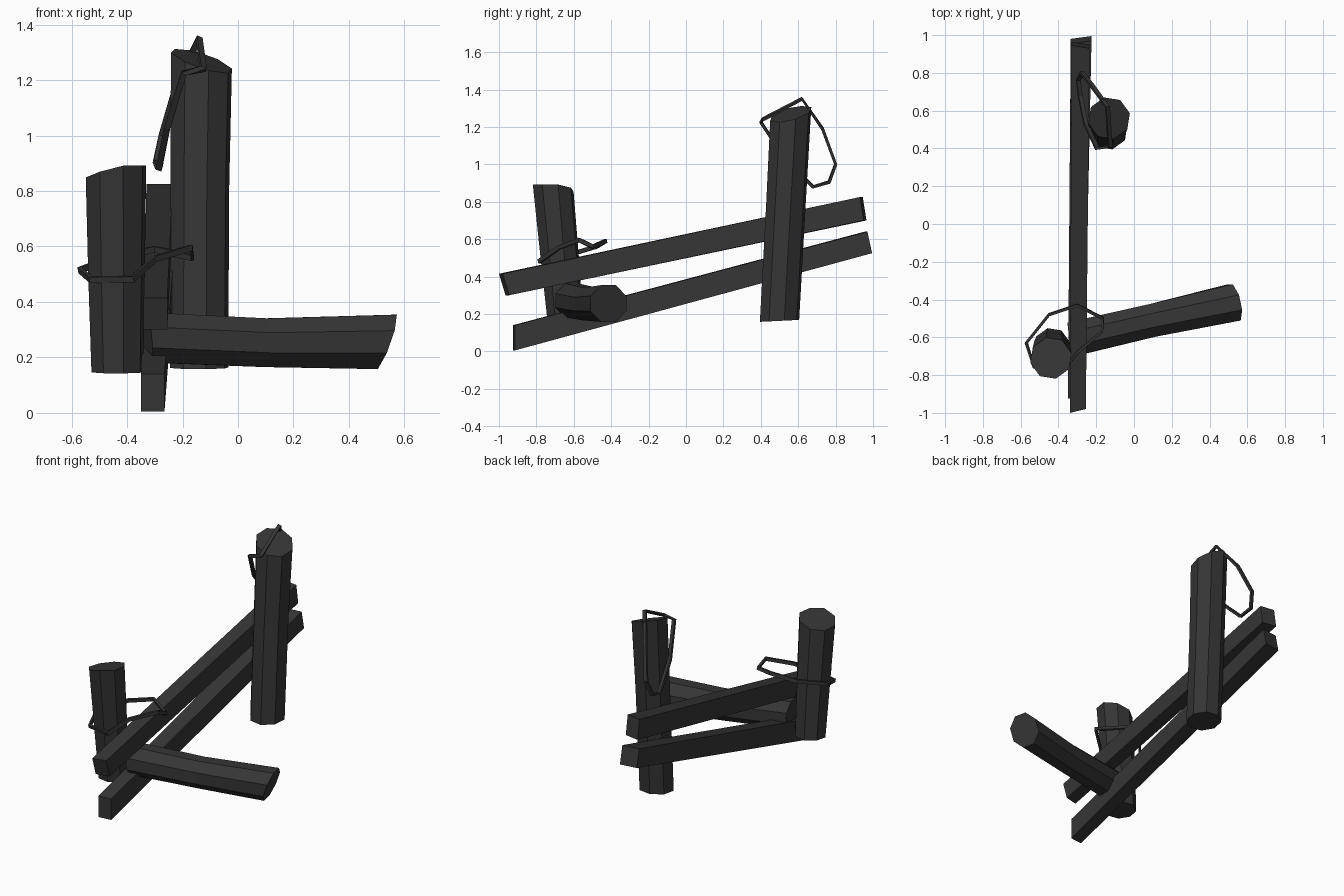
import bpy, bmesh, math
from mathutils import Vector

if "Cube" in bpy.data.objects:
    bpy.data.objects.remove(bpy.data.objects["Cube"])

wood = bpy.data.materials.new("charred dark grey")
wood.diffuse_color = (0.036, 0.036, 0.036, 1)
wood.use_nodes = True
wood.node_tree.nodes["Principled BSDF"].inputs["Base Color"].default_value = wood.diffuse_color


def loft(name, rings, closed=False):
    """Skin equal-length rings of points with flat quads, capped unless closed."""
    bm = bmesh.new()
    vr = [[bm.verts.new(p) for p in r] for r in rings]
    n, m = len(rings[0]), len(rings)
    for i in range(m if closed else m - 1):
        a, b = vr[i], vr[(i + 1) % m]
        for k in range(n):
            bm.faces.new((a[k], a[(k + 1) % n], b[(k + 1) % n], b[k]))
    if not closed:
        bm.faces.new(vr[0])
        bm.faces.new(vr[-1])
    bmesh.ops.recalc_face_normals(bm, faces=bm.faces)
    me = bpy.data.meshes.new(name)
    bm.to_mesh(me)
    bm.free()
    me.materials.append(wood)
    ob = bpy.data.objects.new(name, me)
    bpy.context.collection.objects.link(ob)
    return ob


def octagon(r, turn=0.5):
    return [(r * math.cos(math.tau * (k + turn) / 8),
             r * math.sin(math.tau * (k + turn) / 8)) for k in range(8)]


def post(name, stations, top_rule):
    """Leaning eight-sided post; stations are (x, y, z, radius), top cut by a rule."""
    rings = []
    for i, (x, y, z, r) in enumerate(stations):
        last = i == len(stations) - 1
        rings.append([(x + dx, y + dy, top_rule(dx, dy) if last else z + 0.05 * dy)
                      for dx, dy in octagon(r, 0.3)])
    return loft(name, rings)


# Upright posts with slanted broken tops
post("tall_post", [(-0.14, 0.50, 0.163, 0.108), (-0.138, 0.535, 0.8, 0.109),
                   (-0.132, 0.56, 1.27, 0.113)],
     lambda dx, dy: min(1.312, 1.27 - 0.32 * dx + 0.25 * dy))
post("short_post", [(-0.435, -0.645, 0.147, 0.096), (-0.438, -0.675, 0.5, 0.105),
                    (-0.44, -0.71, 0.87, 0.112)],
     lambda dx, dy: min(0.892, 0.872 + 0.24 * dx - 0.12 * dy))


# Sloping rails: each end is (x0, x1, y top, z top, y bottom, z bottom, y skew)
def rail(name, *ends):
    loft(name, [[(x0, yt, zt), (x1, yt + s, zt), (x1, yb + s, zb), (x0, yb, zb)]
                for x0, x1, yt, zt, yb, zb, s in ends])


rail("upper_rail", (-0.34, -0.255, -1.0, 0.415, -0.965, 0.30, 0.02),
     (-0.33, -0.235, 0.945, 0.825, 0.965, 0.70, -0.015))
rail("lower_rail", (-0.35, -0.265, -0.925, 0.14, -0.925, 0.005, 0.01),
     (-0.335, -0.225, 0.955, 0.64, 0.98, 0.525, 0.015))

# Fallen log, slightly bent; lean tilts the broken end faces
side, rings = Vector((-0.21, 0.978, 0)), []
for x, y, z, r, lean in [(-0.33, -0.61, 0.272, 0.098, -0.1), (0.10, -0.51, 0.253, 0.095, 0),
                         (0.53, -0.415, 0.256, 0.106, 0.35)]:
    rings.append([Vector((x + lean * b, y, z + b)) + side * a for a, b in octagon(r)])
loft("fallen_log", rings)


# Loose wire loops with a square section
def wire(name, pts, r=0.011):
    pts = [Vector(p) for p in pts]
    centre = sum(pts, Vector()) / len(pts)
    normal = sum(((p - centre).cross(pts[(i + 1) % len(pts)] - centre)
                  for i, p in enumerate(pts)), Vector()).normalized()
    rings = []
    for i, p in enumerate(pts):
        t = (pts[(i + 1) % len(pts)] - pts[i - 1]).normalized()
        u = t.cross(normal).normalized()
        v = t.cross(u)
        rings.append([p + (u * a + v * b) * r for a, b in ((0.7, 1), (-0.7, 1), (-0.7, -1), (0.7, -1))])
    loft(name, rings, closed=True)


wire("tall_post_wire", [(-0.14, 0.62, 1.35), (-0.125, 0.41, 1.24), (-0.195, 0.40, 1.225),
                        (-0.255, 0.53, 1.03), (-0.285, 0.68, 0.88), (-0.295, 0.765, 0.905),
                        (-0.275, 0.80, 1.0), (-0.22, 0.73, 1.19)])
wire("short_post_wire", [(-0.57, -0.63, 0.515), (-0.53, -0.755, 0.48), (-0.38, -0.785, 0.482),
                         (-0.30, -0.68, 0.555), (-0.17, -0.57, 0.595), (-0.165, -0.50, 0.56),
                         (-0.30, -0.43, 0.59), (-0.45, -0.48, 0.56)])
